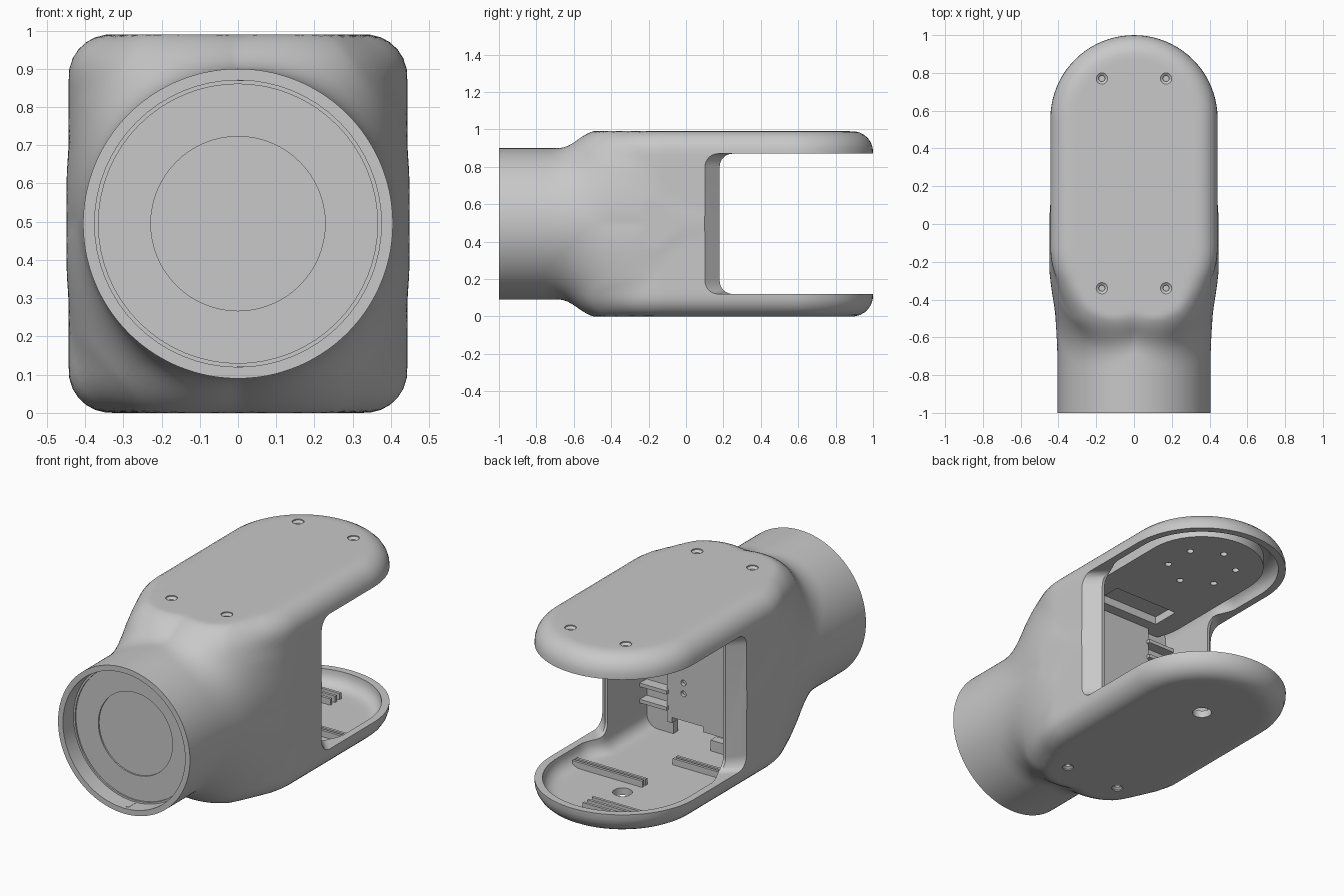
import bpy, bmesh, math
from mathutils import Matrix, Vector

cube = bpy.data.objects.get("Cube")
if cube:
    bpy.data.objects.remove(cube, do_unlink=True)

gray = bpy.data.materials.new("plain_gray")
gray.use_nodes = True
gray.diffuse_color = (0.58, 0.58, 0.58, 1)
gray.node_tree.nodes["Principled BSDF"].inputs["Base Color"].default_value = gray.diffuse_color

MID = 0.495      # height of the neck axis, half the body height
WIDE = 0.443     # half width of the body
BACK, FRONT = 0.557, -0.12   # centres of the rounded ends
NECK = 0.405
EDGE = 0.11      # rounding of the body's rims


def loft(name, rings, cap_end=True):
    """Skin closed rings of points and cap the ends."""
    bm = bmesh.new()
    rows = [[bm.verts.new(p) for p in ring] for ring in rings]
    n = len(rows[0])
    for a, b in zip(rows, rows[1:]):
        for i in range(n):
            bm.faces.new((a[i], a[(i + 1) % n], b[(i + 1) % n], b[i]))
    bm.faces.new(rows[0])
    if cap_end:
        bm.faces.new(rows[-1])
    bmesh.ops.remove_doubles(bm, verts=bm.verts, dist=1e-5)
    bmesh.ops.recalc_face_normals(bm, faces=bm.faces)
    mesh = bpy.data.meshes.new(name)
    bm.to_mesh(mesh)
    bm.free()
    mesh.materials.append(gray)
    obj = bpy.data.objects.new(name, mesh)
    bpy.context.collection.objects.link(obj)
    return obj


def lathe(name, profile, origin, axis, n=32):
    """Turn (radius, distance) pairs around an axis."""
    turn = Matrix.Translation(origin) @ Vector(axis).to_track_quat('Z', 'Y').to_matrix().to_4x4()
    angles = [math.tau * i / n for i in range(n)]
    return loft(name, [[turn @ Vector((r * math.cos(a), r * math.sin(a), h)) for a in angles]
                       for r, h in profile])


def box(name, x0, x1, y0, y1, z0, z1):
    return loft(name, [[(x0, y0, z), (x1, y0, z), (x1, y1, z), (x0, y1, z)] for z in (z0, z1)])


def cut(obj, *cutters):
    for c in cutters:
        c.hide_render = True
        mod = obj.modifiers.new("cut", 'BOOLEAN')
        mod.operation, mod.solver, mod.object = 'DIFFERENCE', 'EXACT', c
        bpy.context.view_layer.objects.active = obj
        bpy.ops.object.modifier_apply(modifier=mod.name)
        bpy.data.objects.remove(c, do_unlink=True)


def ramp(v, a, b):
    t = min(max((v - a) / (b - a), 0), 1)
    return t * t * (3 - 2 * t)


def distance(x, y, z):
    """Distance to the rim-rounded body blended into the flaring neck."""
    flat = math.hypot(x, max(y - BACK, 0, FRONT - y)) - WIDE
    u, v = flat + EDGE, abs(z) - MID + EDGE
    body = math.hypot(max(u, 0), max(v, 0)) + min(max(u, v), 0) - EDGE
    flare = 1 + 0.1 * ramp(y, -0.75, 0.0) * (1 - ramp(y, 0.0, 0.5))
    neck = math.hypot(x / flare, z) - NECK
    # The blend is widest on the diagonals and dies out behind the neck
    k = 0.01 + (0.11 + min(1.6 * abs(x * z), 0.2)) * (1 - ramp(y, -0.6, 0.05))
    h = max(k - abs(body - neck), 0) / k
    return max(min(body, neck) - h * h * k / 4, abs(z) - MID, abs(x) - 0.448)


def section(y, inset, steps=144):
    """Outline of the form at depth y, found outward from the centre."""
    pts = []
    for i in range(steps):
        a = math.tau * i / steps
        c, s = math.cos(a), math.sin(a)
        lo, hi = 0.0, 0.8
        for _ in range(24):
            m = (lo + hi) / 2
            if distance(m * c, y, m * s) < -inset:
                lo = m
            else:
                hi = m
        pts.append((lo * c, y, MID + lo * s))
    return pts


def form(name, start, inset, rows, squeeze=1.0):
    rings = []
    for j in range(rows + 1):
        y = start + (BACK - start) * j / rows
        f = squeeze + (1 - squeeze) * ramp(y, 0.2, 0.35)
        rings.append([(x * f, yy, z) for x, yy, z in section(y, inset)])
    last = rings[-1]
    for j in range(1, 21):      # turn the last outline around the back end
        a = math.pi / 2 * j / 20
        rings.append([(x * math.cos(a), BACK + abs(x) * math.sin(a), z) for x, _, z in last])
    return loft(name, rings, cap_end=False)


def window_ring(x, y0, r=0.07, lo=0.12, hi=0.87):
    pts = [(x, 1.3, hi), (x, 1.3, lo)]
    for cz, a0 in ((lo + r, -90), (hi - r, -180)):
        for i in range(9):
            a = math.radians(a0 - i * 11.25)
            pts.append((x, y0 + r + r * math.cos(a), cz + r * math.sin(a)))
    return pts


def stadium(name, r, y0, y1, z0, z1, n=24):
    arc = [(cy, math.pi * (i / n + k)) for k, cy in ((0, y1), (1, y0)) for i in range(n + 1)]
    return loft(name, [[(r * math.cos(a), cy + r * math.sin(a), z) for cy, a in arc] for z in (z0, z1)])


# Hollow forked housing with neck
housing = form("housing", -1.0, 0.0, 80)
cavity = form("cavity_cutter", -0.35, 0.04, 38, squeeze=0.88)
window = loft("window_cutter", [window_ring(x, y) for x, y in
                                ((-0.5, 0.04), (-0.37, 0.18), (0.37, 0.18), (0.5, 0.04))])
socket = lathe("socket_cutter", [(0.375, -0.1), (0.375, 0.092), (0.365, 0.092), (0.365, 0.1),
                                 (0.228, 0.1), (0.228, 0.108)], (0, -1, MID), (0, 1, 0), 64)
cut(housing, cavity, window, socket)

# Countersunk screw holes, four above and two below
screw = [(0.03, -0.02), (0.03, 0.006), (0.016, 0.016), (0.016, 0.034)]
for x in (-0.17, 0.17):
    for y, z, d in ((0.77, 0.99, -1), (-0.34, 0.99, -1), (-0.34, 0, 1)):
        cut(housing, lathe("screw_cutter", screw, (x, y, z), (0, 0, d), 20))

# Round hole through the lower arm
cut(housing, lathe("floor_hole_cutter", [(0.05, -0.1), (0.05, 0.1)], (0, BACK, 0), (0, 0, 1)))

# Ceiling plate with a ring of small holes and a slot at its front
ceiling = stadium("ceiling_plate", 0.325, -0.02, BACK, 0.885, 0.955)
for i in range(6):
    a = math.tau * (i + 0.5) / 6
    cut(ceiling, lathe("pin_cutter", [(0.018, -0.02), (0.018, 0.02)],
                       (0.18 * math.cos(a), BACK + 0.18 * math.sin(a), 0.885), (0, 0, 1), 16))
cut(ceiling, box("slot_cutter", -0.2, 0.2, -0.06, 0.1, 0.85, 0.93))
parts = [housing, ceiling]

# Inner mounting panel, notched below, with side rails
panel = box("inner_panel", -0.2, 0.2, -0.16, -0.12, 0.12, 0.93)
cut(panel, box("notch_cutter", -0.02, 0.17, -0.2, -0.1, 0.1, 0.15))
for z in (0.3, 0.36):
    cut(panel, lathe("panel_hole_cutter", [(0.016, -0.02), (0.016, 0.02)], (0.1, -0.12, z), (0, 1, 0), 16))
parts += [panel, box("floor_block", -0.16, -0.08, -0.15, -0.1, 0.03, 0.1)]
for side in (-1, 1):
    x0, x1 = sorted((side * 0.19, side * 0.37))
    parts.append(box("side_web", x0, x1, -0.2, -0.16, 0.03, 0.94))
    for z in (0.19, 0.28, 0.7, 0.79):
        parts.append(box("side_rail", x0, x1, -0.18, -0.1, z, z + 0.02))

# Ribs on the floor of the lower arm
for x0, x1, y in ((-0.05, 0.38, 0.44), (-0.05, 0.38, 0.41), (-0.33, -0.02, 0.13), (-0.33, -0.02, 0.1),
                  (-0.25, 0.05, 0.74), (-0.25, 0.05, 0.78), (-0.25, 0.05, 0.82)):
    parts.append(box("floor_rib", x0, x1, y, y + 0.015, 0.035, 0.075))

# Small locating keys in the neck socket
for z in (0.115, 0.875):
    parts.append(box("socket_key", -0.002, 0.014, -0.98, -0.9, z - 0.007, z + 0.007))

bpy.ops.object.select_all(action='DESELECT')
for p in parts:
    p.select_set(True)
bpy.context.view_layer.objects.active = housing
bpy.ops.object.shade_smooth_by_angle(angle=math.radians(32))
